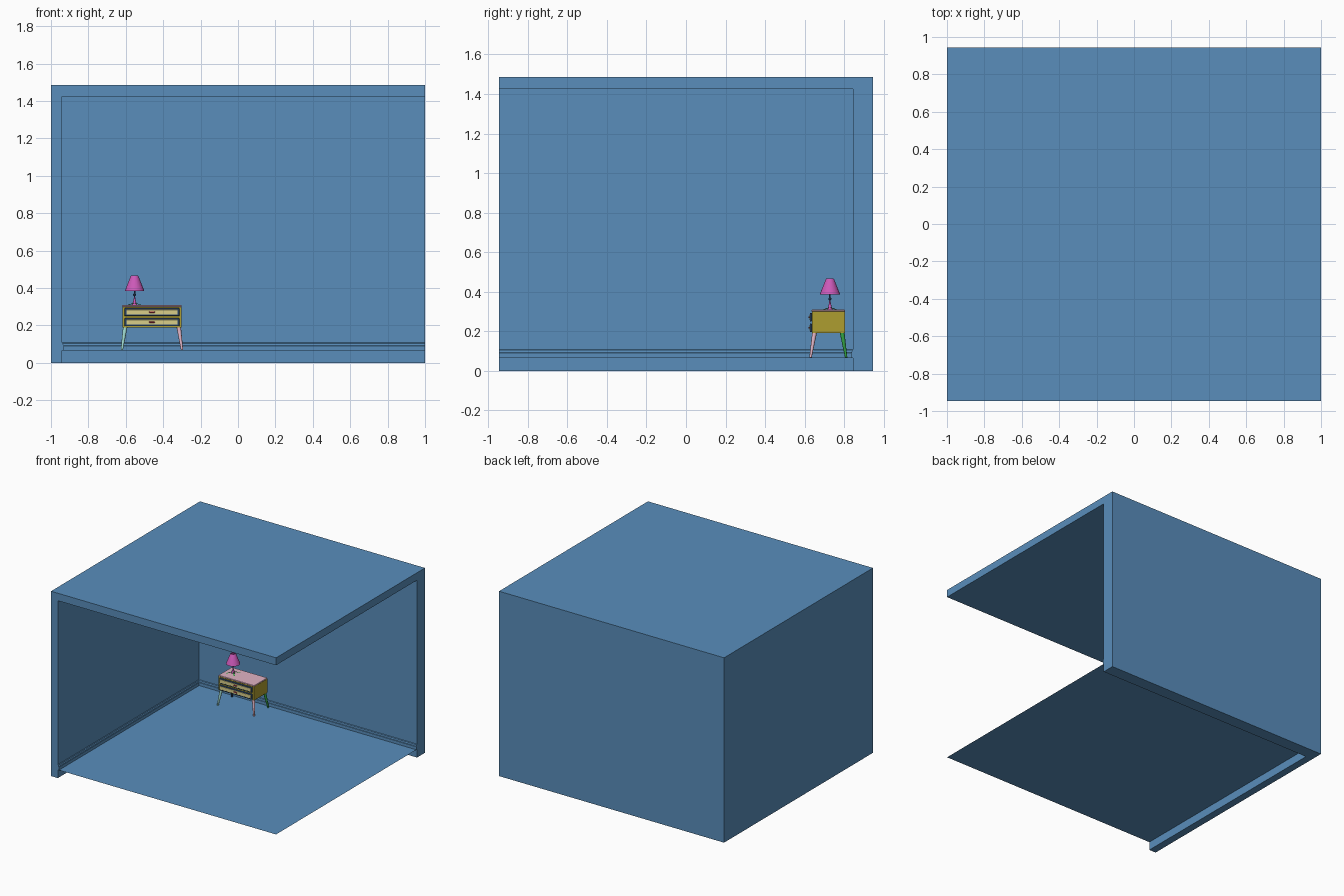
import bpy, bmesh, math
from mathutils import Vector

if "Cube" in bpy.data.objects:
    bpy.data.objects.remove(bpy.data.objects["Cube"])

MATS = {}
COLORS = {
    "blue": (0.10, 0.27, 0.50), "olive": (0.42, 0.34, 0.03), "pink": (0.75, 0.45, 0.55),
    "cream": (0.70, 0.62, 0.25), "navy": (0.03, 0.08, 0.18), "red": (0.45, 0.03, 0.06),
    "teal": (0.35, 0.70, 0.62), "green": (0.03, 0.35, 0.05), "magenta": (0.60, 0.10, 0.48),
}


def make(name, bm, color, smooth=False):
    me = bpy.data.meshes.new(name)
    bmesh.ops.recalc_face_normals(bm, faces=bm.faces)
    bm.to_mesh(me)
    bm.free()
    ob = bpy.data.objects.new(name, me)
    bpy.context.collection.objects.link(ob)
    if color not in MATS:
        MATS[color] = bpy.data.materials.new(color)
        MATS[color].diffuse_color = (*COLORS[color], 1)
    me.materials.append(MATS[color])
    bpy.ops.object.select_all(action='DESELECT')
    bpy.context.view_layer.objects.active = ob
    ob.select_set(True)
    if smooth:
        bpy.ops.object.shade_smooth_by_angle(angle=math.radians(35))
    return ob


def box(name, lo, hi, color, bevel=0):
    bm = bmesh.new()
    bmesh.ops.create_cube(bm, size=1)
    for v in bm.verts:
        v.co = Vector([l + (c + 0.5) * (h - l) for l, h, c in zip(lo, hi, v.co)])
    if bevel:
        bmesh.ops.bevel(bm, geom=bm.edges[:], offset=bevel, segments=1, affect='EDGES')
    return make(name, bm, color)


def lathe(name, profile, center, color, n=16, closed=False):
    bm = bmesh.new()
    rings = []
    for r, z in profile:
        rings.append([bm.verts.new((center[0] + r * math.cos(2 * math.pi * i / n),
                                    center[1] + r * math.sin(2 * math.pi * i / n), z))
                      for i in range(n)])
    pairs = list(zip(rings, rings[1:]))
    if closed:
        pairs.append((rings[-1], rings[0]))
    for a, b in pairs:
        for i in range(n):
            j = (i + 1) % n
            bm.faces.new((a[i], a[j], b[j], b[i]))
    if not closed:
        bm.faces.new(rings[0])
        bm.faces.new(rings[-1])
    return make(name, bm, color, True)


def rod(name, p, q, r1, r2, color, n=12):
    p, q = Vector(p), Vector(q)
    bm = bmesh.new()
    bmesh.ops.create_cone(bm, cap_ends=True, segments=n, radius1=r1, radius2=r2, depth=1)
    for v in bm.verts:  # shear so both ends stay level
        x, y, z = v.co
        v.co = p.lerp(q, z + 0.5) + Vector((x, y, 0))
    return make(name, bm, color, True)


# Room shell: left wall, back wall and ceiling cut from one block
WX, WY, FZ = -0.94, 0.845, 0.066
cutter = box("room_cutter", (WX, -2, -1), (2, WY, 1.425), "blue")
room = box("room_shell", (-1, -0.945, 0), (1, 0.945, 1.485), "blue")
mod = room.modifiers.new("hollow", 'BOOLEAN')
mod.operation = 'DIFFERENCE'
mod.solver = 'EXACT'
mod.object = cutter
bpy.ops.object.modifier_apply(modifier=mod.name)
bpy.data.objects.remove(cutter)

# Floor sheet
bm = bmesh.new()
bm.faces.new([bm.verts.new(c) for c in
              ((WX, -0.945, FZ), (1, -0.945, FZ), (1, WY, FZ), (WX, WY, FZ))])
make("floor", bm, "blue")

# Skirting board: moulding swept along both walls with a mitred corner
bm = bmesh.new()
prof = [(0, FZ), (0.010, FZ), (0.010, 0.090), (0.007, 0.093), (0.007, 0.097),
        (0.005, 0.100), (0.005, 0.104), (0, 0.108)]
rows = [[bm.verts.new(c) for c in
         ((WX + d, -0.945, z), (WX + d, WY - d, z), (1, WY - d, z))] for d, z in prof]
for a, b in zip(rows, rows[1:]):
    for i in range(2):
        bm.faces.new((a[i], a[i + 1], b[i + 1], b[i]))
for k in (0, 2):
    bm.faces.new([r[k] for r in rows])
make("skirting_board", bm, "blue")

# Nightstand body and top
CX, CY = -0.46, 0.72
box("nightstand_body", (CX - 0.158, 0.637, 0.19), (CX + 0.158, 0.803, 0.300), "olive")
box("nightstand_top", (CX - 0.159, 0.635, 0.300), (CX + 0.159, 0.804, 0.309), "pink", 0.002)

# Drawers with frame, panel and handle
for tag, z0, z1 in (("lower", 0.196, 0.239), ("upper", 0.250, 0.293)):
    zm = (z0 + z1) / 2
    box(tag + "_drawer_front", (CX - 0.146, 0.626, z0), (CX + 0.146, 0.637, z1), "navy", 0.002)
    box(tag + "_drawer_panel", (CX - 0.137, 0.6235, z0 + 0.008),
        (CX + 0.137, 0.628, z1 - 0.008), "cream", 0.001)
    box(tag + "_handle", (CX - 0.015, 0.619, zm - 0.004), (CX + 0.015, 0.625, zm + 0.004),
        "red", 0.002)

# Splayed tapered legs
for sx, sy, name, col in ((-1, -1, "front_left_leg", "teal"), (1, -1, "front_right_leg", "pink"),
                          (-1, 1, "back_left_leg", "navy"), (1, 1, "back_right_leg", "green")):
    rod(name, (CX + sx * 0.161, CY + sy * 0.090, 0.068),
        (CX + sx * 0.143, CY + sy * 0.070, 0.192), 0.006, 0.012, col)

# Lamp: four feet, flared stem, neck and shade
L = (-0.553, 0.728)
for i, a in enumerate((45, 135, 225, 315)):
    c, s = math.cos(math.radians(a)), math.sin(math.radians(a))
    rod("lamp_foot_%d" % (i + 1), (L[0] + 0.050 * c, L[1] + 0.050 * s, 0.309),
        (L[0] + 0.008 * c, L[1] + 0.008 * s, 0.319), 0.005, 0.005, "green", 8)
lathe("lamp_stem", [(0.014, 0.309), (0.011, 0.318), (0.007, 0.330), (0.004, 0.345),
                    (0.003, 0.358)], L, "magenta")
lathe("lamp_neck", [(0.003, 0.356), (0.007, 0.360), (0.008, 0.366), (0.004, 0.371),
                    (0.004, 0.390), (0.010, 0.400), (0.012, 0.415), (0.006, 0.428)], L, "navy")
lathe("lamp_shade", [(0.052, 0.385), (0.022, 0.461), (0.018, 0.467),
                     (0.016, 0.465), (0.020, 0.460), (0.050, 0.385)], L, "magenta", 20, True)

for m in bpy.data.materials:
    if m.users and not m.is_grease_pencil:
        m.use_nodes = True
        m.node_tree.nodes["Principled BSDF"].inputs["Base Color"].default_value = m.diffuse_color
